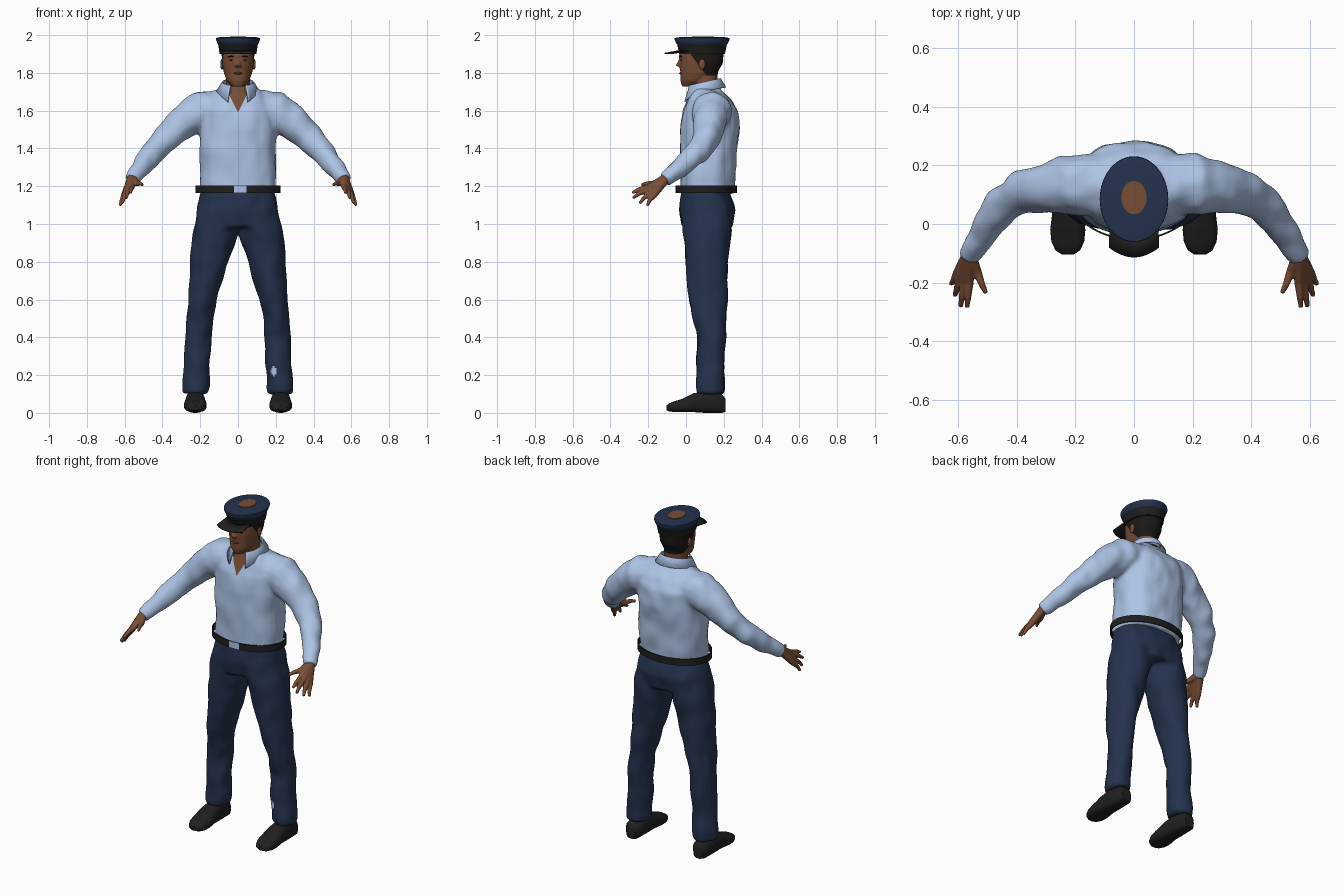
import bpy, bmesh
from math import sin, cos, pi, radians, sqrt, copysign
from mathutils import Vector, noise

default = bpy.data.objects.get("Cube")
if default:
    bpy.data.objects.remove(default)


def material(name, rgb):
    mat = bpy.data.materials.new(name)
    mat.use_nodes = True
    mat.diffuse_color = (*rgb, 1)
    mat.node_tree.nodes["Principled BSDF"].inputs["Base Color"].default_value = (*rgb, 1)
    return mat


SHIRT = material("pale blue cloth", (.42, .55, .79))
NAVY = material("navy cloth", (.018, .032, .075))
BLACK = material("black leather", (.014, .014, .014))
SKIN = material("brown skin", (.19, .075, .036))
HAIR = material("dark hair", (.012, .009, .008))
LIPS = material("lips", (.12, .04, .025))
X, Y, Z = Vector((1, 0, 0)), Vector((0, 1, 0)), Vector((0, 0, 1))
made = []


# ---- helpers ----
def ring(bm, centre, u, v, ru, rv, count=28, power=2):
    """One superellipse loop of vertices."""
    def bend(value):
        return copysign(abs(value) ** (2 / power), value)
    angles = [2 * pi * i / count for i in range(count)]
    return [bm.verts.new(centre + u * ru * bend(cos(a)) + v * rv * bend(sin(a))) for a in angles]


def skin_loops(bm, loops, cap=True):
    for low, high in zip(loops, loops[1:]):
        for i in range(len(low)):
            j = (i + 1) % len(low)
            bm.faces.new((low[i], low[j], high[j], high[i]))
    if cap:
        bm.faces.new(loops[0])
        bm.faces.new(loops[-1])


def loft(bm, rings, side=1, power=2, cap=True, count=28):
    """Stack of level rings: height, x, y, half width, half depth."""
    skin_loops(bm, [ring(bm, Vector((x * side, y, z)), X, Y, rx, ry, count, power)
                    for z, x, y, rx, ry in rings], cap)


def tube(bm, points, side=1, count=16):
    """Round limb through points: x, y, z, radius."""
    path = [Vector((x * side, y, z)) for x, y, z, r in points]
    loops = []
    for i, p in enumerate(path):
        t = (path[min(i + 1, len(path) - 1)] - path[max(i - 1, 0)]).normalized()
        ref = Vector((side, 0, 1))
        u = (ref - t * ref.dot(t)).normalized()
        loops.append(ring(bm, p, u, t.cross(u), points[i][3], points[i][3], count))
    skin_loops(bm, loops)


def blob(name, mat, centre, size):
    bm = bmesh.new()
    bmesh.ops.create_uvsphere(bm, u_segments=16, v_segments=10, radius=1)
    for v in bm.verts:
        v.co = Vector(centre) + Vector(a * b for a, b in zip(v.co, size))
    return finish(name, bm, [mat])


def finish(name, bm, mats):
    bmesh.ops.recalc_face_normals(bm, faces=bm.faces)
    mesh = bpy.data.meshes.new(name)
    bm.to_mesh(mesh)
    bm.free()
    for mat in mats:
        mesh.materials.append(mat)
    obj = bpy.data.objects.new(name, mesh)
    bpy.context.collection.objects.link(obj)
    made.append(obj)
    return obj


def fuse(name, bm, mats, voxel, rounds, wrinkle=0, cuts=(), rule=None):
    """Weld overlapping lofts into one skin, crease it, then colour it by rule."""
    obj = finish(name, bm, [])
    mod = obj.modifiers.new("weld", 'REMESH')
    mod.mode, mod.voxel_size = 'VOXEL', voxel
    mod = obj.modifiers.new("soften", 'SMOOTH')
    mod.iterations = rounds
    graph = bpy.context.evaluated_depsgraph_get()
    mesh = bpy.data.meshes.new_from_object(obj.evaluated_get(graph))
    obj.modifiers.clear()
    obj.data = mesh
    mesh.materials.clear()
    for mat in mats:
        mesh.materials.append(mat)
    bm = bmesh.new()
    bm.from_mesh(mesh)
    bm.normal_update()
    for v, n in [(v, v.normal.copy()) for v in bm.verts]:
        v.co += n * wrinkle * noise.noise(Vector((v.co.x * 14, v.co.y * 14, v.co.z * 9)))
    for co, no in cuts:
        bmesh.ops.bisect_plane(bm, geom=bm.verts[:] + bm.edges[:] + bm.faces[:],
                               plane_co=co, plane_no=no)
    for f in bm.faces:
        f.material_index = int(bool(rule and rule(f.calc_center_median())))
    bm.to_mesh(mesh)
    bm.free()
    return obj


# ---- shirt with sleeves and open neck ----
bm = bmesh.new()
loft(bm, [(1.16, 0, .11, .2, .143), (1.25, 0, .115, .202, .148), (1.4, 0, .12, .203, .153),
          (1.5, 0, .125, .203, .158), (1.6, 0, .13, .2, .148), (1.66, 0, .125, .175, .12),
          (1.7, 0, .11, .125, .09), (1.735, 0, .1, .085, .075)], power=2.3)
for s in (1, -1):
    tube(bm, [(.1, .135, 1.61, .102), (.2, .135, 1.597, .107), (.29, .125, 1.54, .09),
              (.38, .108, 1.455, .074), (.45, .06, 1.38, .064), (.52, -.04, 1.29, .05),
              (.565, -.115, 1.235, .039)], s)
TIP, SLOPE = 1.59, .5
fuse("shirt", bm, [SHIRT, SKIN], .011, 6, .009,
     [((0, 0, TIP), (1, 0, SLOPE)), ((0, 0, TIP), (1, 0, -SLOPE))],
     lambda c: c.y < .08 and abs(c.x) < (c.z - TIP) * SLOPE)

# ---- folded collar ----
bm = bmesh.new()
rows = []
for i in range(41):
    a = radians(28 + 304 * i / 40)
    front = (1 + cos(a)) / 2
    top = 1.77 - .04 * front
    rows.append([bm.verts.new((rx * sin(a), .095 - ry * cos(a), z)) for rx, ry, z in
                 ((.08, .082, top - .04), (.078, .08, top), (.085, .088, top + .002),
                  (.114, .118, top - .045 - .06 * front ** 6))])
for a, b in zip(rows, rows[1:]):
    for k in range(3):
        bm.faces.new((a[k], b[k], b[k + 1], a[k + 1]))
finish("collar", bm, [SHIRT]).modifiers.new("cloth", 'SOLIDIFY').thickness = .005

# ---- trousers, with a small worn patch on the left shin ----
bm = bmesh.new()
loft(bm, [(1.18, 0, .1, .192, .127), (1.07, 0, .114, .215, .148), (.98, 0, .112, .232, .132)], power=2.3)
for s in (1, -1):
    loft(bm, [(1.1, .11, .11, .1, .12), (.97, .12, .112, .118, .128), (.9, .131, .112, .116, .12),
              (.8, .152, .11, .103, .112), (.6, .189, .117, .077, .1), (.5, .204, .127, .071, .088),
              (.4, .21, .135, .069, .075), (.25, .217, .128, .069, .073), (.14, .222, .13, .071, .075),
              (.1, .226, .13, .069, .073)], s)
fuse("trousers", bm, [NAVY, SHIRT], .011, 5, .009, (),
     lambda c: c.y < .12 and ((c.x - .19) / .016) ** 2 + ((c.z - .22) / .025) ** 2 < 1)

# ---- belt with pale buckle ----
bm = bmesh.new()
loft(bm, [(z, 0, .108, .225 - d, .163 - d) for z, d in
          ((1.165, 0), (1.205, 0), (1.205, .006), (1.165, .006), (1.165, 0))], cap=False, count=64)
bmesh.ops.remove_doubles(bm, verts=bm.verts, dist=.0001)
for f in bm.faces:
    c = f.calc_center_median()
    f.material_index = int(c.y < 0 and -.03 < c.x < .035)
finish("belt", bm, [BLACK, SHIRT])

# ---- shoes ----
for s, label in ((1, "left"), (-1, "right")):
    bm = bmesh.new()
    skin_loops(bm, [ring(bm, Vector((.226 * s, y, h / 2 + lift)), X, Z, w, h / 2, 28, 2.8)
                    for y, w, h, lift in
                    ((.208, .03, .07, .005), (.19, .045, .1, 0), (.1, .05, .115, 0), (.04, .053, .1, .004),
                     (-.02, .06, .07, .004), (-.06, .056, .058, .004), (-.09, .042, .043, .008),
                     (-.104, .02, .025, .014))])
    finish(label + "_shoe", bm, [BLACK])

# ---- hands: each finger runs from the wrist so the palm welds together ----
fingers = [((.563, -.2, 1.195), (.57, -.285, 1.165)), ((.58, -.2, 1.18), (.592, -.282, 1.137)),
           ((.595, -.185, 1.165), (.612, -.245, 1.11)), ((.604, -.17, 1.15), (.625, -.205, 1.097)),
           ((.535, -.165, 1.215), (.505, -.236, 1.207))]
for s, label in ((1, "left"), (-1, "right")):
    bm = bmesh.new()
    for knuckle, tip in fingers:
        k, t = Vector(knuckle), Vector(tip)
        middle = k.lerp(t, .55) + Vector((0, -.004, .004))
        tube(bm, [(.563, -.105, 1.243, .025), (*k, .016), (*middle, .0115), (*t, .008)], s, 12)
    fuse(label + "_hand", bm, [SKIN], .0045, 3)

# ---- head and neck, hair coloured behind a slanted hairline ----
bm = bmesh.new()
loft(bm, [(1.64, 0, .1, .066, .06), (1.7, 0, .1, .064, .066), (1.76, 0, .1, .064, .066),
          (1.82, 0, .1, .062, .07)])
loft(bm, [(1.728, 0, .02, .032, .042), (1.76, 0, .04, .06, .07), (1.8, 0, .068, .075, .098),
          (1.85, 0, .08, .084, .115), (1.9, 0, .082, .087, .117), (1.95, 0, .085, .08, .105)], power=2.2)
tube(bm, [(0, -.022, 1.88, .011), (0, -.034, 1.85, .013), (0, -.04, 1.833, .018)], 1)
tube(bm, [(-.05, -.012, 1.888, .009), (0, -.03, 1.888, .01), (.05, -.012, 1.888, .009)], 1)
HAIRLINE, LEAN, NAPE = Vector((0, .045, 1.87)), Vector((0, 1, .75)), 1.785
fuse("head", bm, [SKIN, HAIR], .006, 3, 0, [(HAIRLINE, LEAN), ((0, 0, NAPE), Z)],
     lambda c: (c - HAIRLINE).dot(LEAN) > 0 and c.z > NAPE)
for s, label in ((1, "left"), (-1, "right")):
    blob(label + "_ear", SKIN, (.085 * s, .085, 1.845), (.009, .017, .028))
    blob(label + "_eye", HAIR, (.033 * s, -.022, 1.868), (.013, .008, .005))
    blob(label + "_eyebrow", HAIR, (.034 * s, -.026, 1.887), (.02, .008, .004))
blob("mouth", LIPS, (0, -.024, 1.798), (.025, .012, .007))

# ---- cap: black band, flared navy crown, brown top plate, peak ----
CAP_Y = .085
bm = bmesh.new()
loft(bm, [(z, 0, CAP_Y, r, r * 1.25) for z, r in
          ((1.9, .097), (1.95, .105), (1.955, .109), (1.978, .117), (1.985, .116), (1.99, .09))], count=48)
for f in bm.faces:
    f.material_index = int(f.calc_center_median().z > 1.951)
finish("cap", bm, [BLACK, NAVY])
bm = bmesh.new()
loft(bm, [(z, 0, .09, .043, .057) for z in (1.988, 1.993)])
finish("cap_top_plate", bm, [SKIN])
bm = bmesh.new()
rows = []
for i in range(21):
    t = i / 10 - 1
    x = .082 * t
    rows.append((bm.verts.new((x, CAP_Y - .122 * sqrt(1 - (x / .098) ** 2), 1.92)),
                 bm.verts.new((.086 * t, -.114 + .034 * t * t, 1.906))))
for a, b in zip(rows, rows[1:]):
    bm.faces.new((a[0], b[0], b[1], a[1]))
finish("cap_peak", bm, [BLACK]).modifiers.new("thickness", 'SOLIDIFY').thickness = .007

# ---- smooth shading with crisp edges kept ----
bpy.ops.object.select_all(action='DESELECT')
for obj in made:
    obj.select_set(True)
bpy.context.view_layer.objects.active = made[0]
bpy.ops.object.shade_smooth_by_angle(angle=radians(45))
